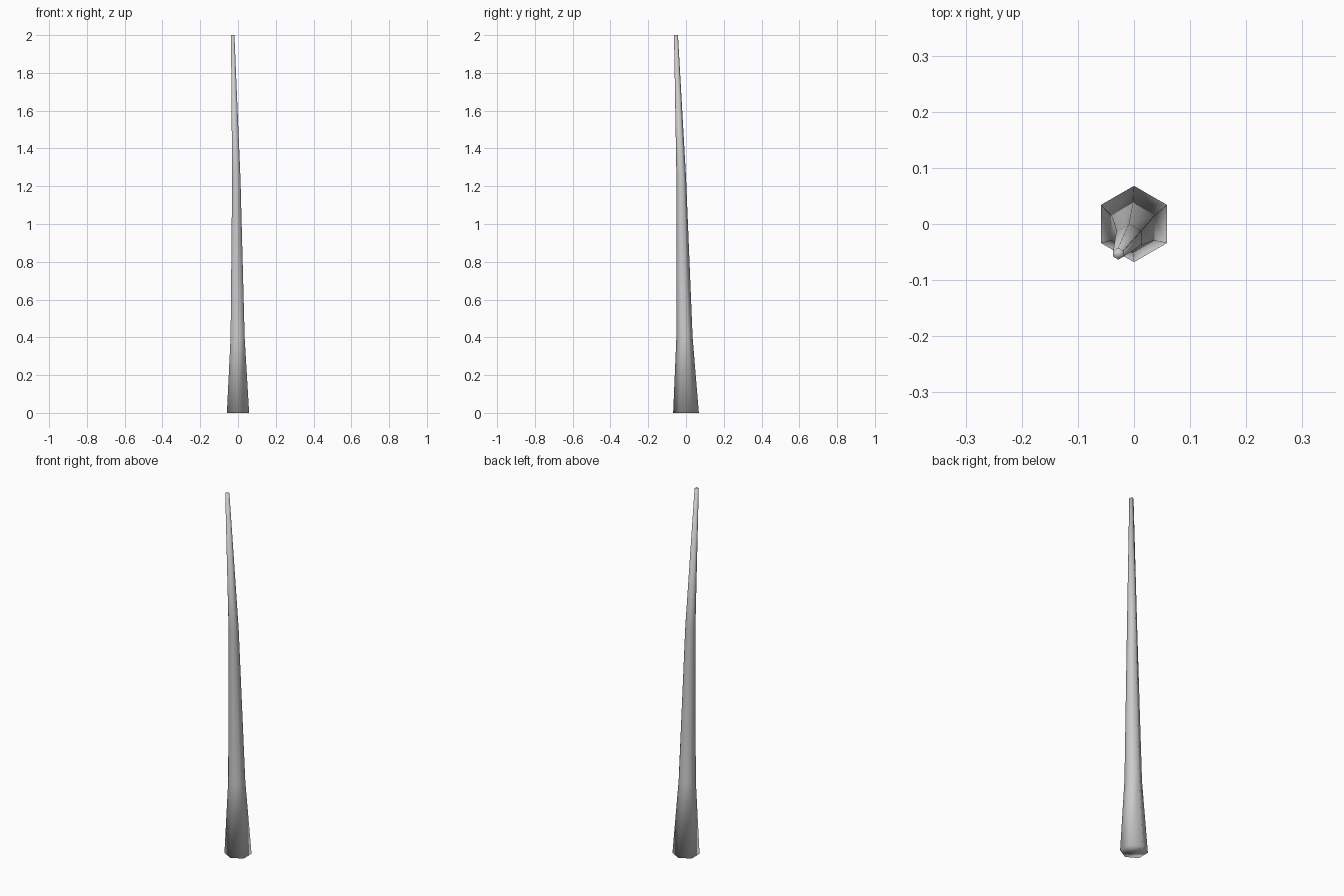
import bpy, bmesh, math

if "Cube" in bpy.data.objects:
    bpy.data.objects.remove(bpy.data.objects["Cube"])

SIDES = 6
# Trunk sections: centre x, centre y, height, radius
SECTIONS = [
    (0.0, 0.0, 0.0, 0.068),
    (-0.002, -0.008, 0.4, 0.043),
    (-0.009, -0.025, 1.24, 0.0255),
    (-0.028, -0.053, 2.0, 0.0105),
]


def add_ring(bm, x, y, z, r):
    angles = [math.pi / 2 + 2 * math.pi * i / SIDES for i in range(SIDES)]
    return [bm.verts.new((x + r * math.cos(a), y + r * math.sin(a), z)) for a in angles]


# Tapered, slightly leaning hexagonal trunk
bm = bmesh.new()
rings = [add_ring(bm, *s) for s in SECTIONS]
for low, high in zip(rings, rings[1:]):
    for i in range(SIDES):
        j = (i + 1) % SIDES
        bm.faces.new((low[i], low[j], high[j], high[i]))

# End caps
bm.faces.new(list(reversed(rings[0])))
bm.faces.new(rings[-1])

for f in bm.faces:
    f.smooth = True
mesh = bpy.data.meshes.new("trunk")
bm.to_mesh(mesh)
bm.free()
trunk = bpy.data.objects.new("trunk", mesh)
bpy.context.collection.objects.link(trunk)
